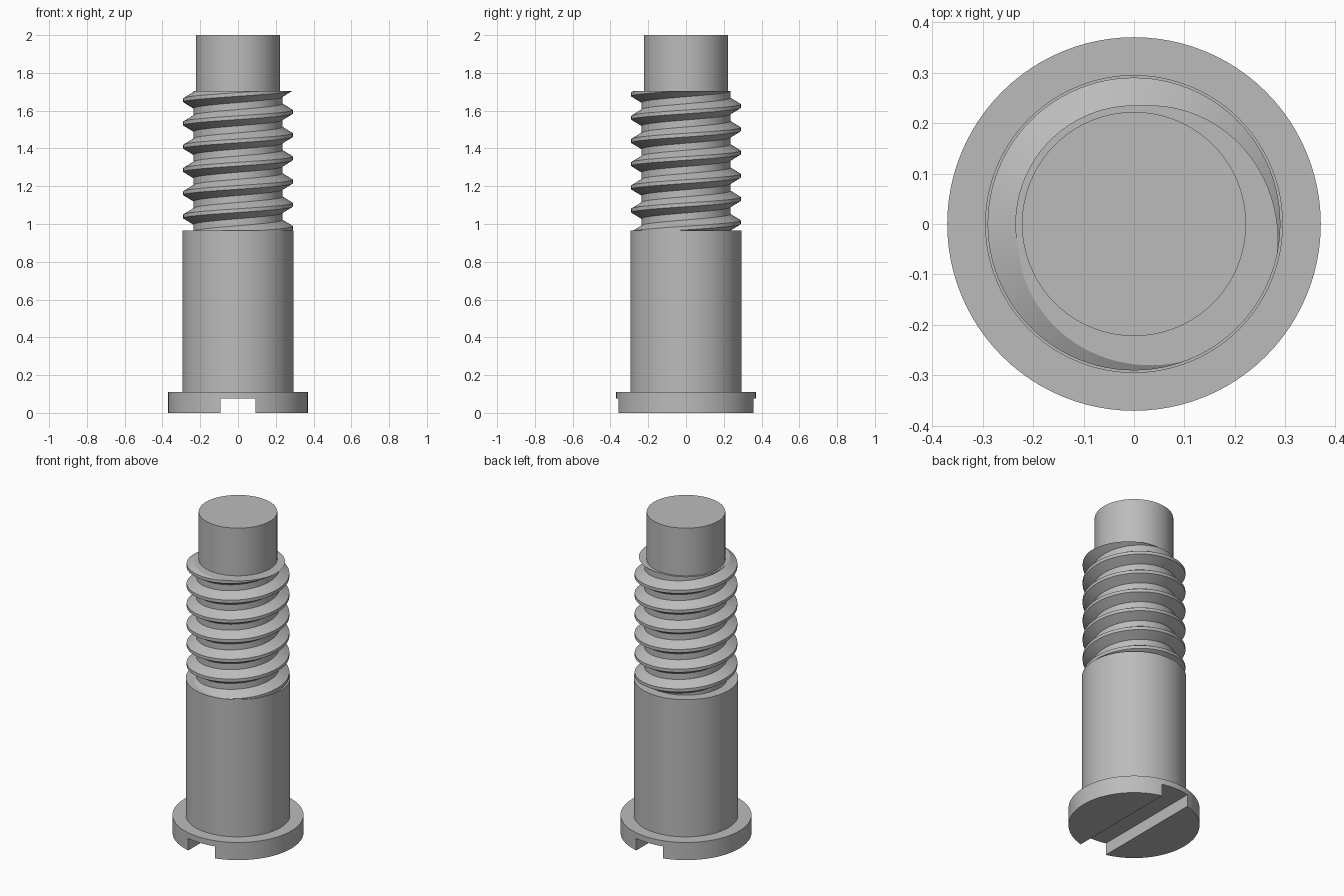
import bpy
import bmesh
from math import cos, sin, pi, radians

default = bpy.data.objects.get("Cube")
if default:
    bpy.data.objects.remove(default, do_unlink=True)

STEPS = 96
HEAD_TOP, SHANK_TOP, THREAD_TOP, TOP = 0.11, 0.965, 1.703, 2.0

steel = bpy.data.materials.new("grey steel")
steel.use_nodes = True
grey = (0.5, 0.5, 0.5, 1)
steel.diffuse_color = grey
steel.node_tree.nodes["Principled BSDF"].inputs["Base Color"].default_value = grey


def smooth(obj):
    bpy.ops.object.select_all(action="DESELECT")
    obj.select_set(True)
    bpy.context.view_layer.objects.active = obj
    bpy.ops.object.shade_smooth_by_angle(angle=radians(25))


def cylinder(name, radius, bottom, top):
    bpy.ops.mesh.primitive_cylinder_add(
        vertices=STEPS, radius=radius, depth=top - bottom,
        location=(0, 0, (bottom + top) / 2))
    obj = bpy.context.object
    obj.name = name
    obj.data.materials.append(steel)
    return obj


# Slotted head
head = cylinder("slotted_head", 0.37, 0, HEAD_TOP)
bpy.ops.mesh.primitive_cube_add(size=1)
cutter = bpy.context.object
cutter.name = "slot_cutter"
cutter.scale = (0.185, 1, 0.15)
cutter.hide_render = True
slot = head.modifiers.new("slot", "BOOLEAN")
slot.operation = "DIFFERENCE"
slot.solver = "EXACT"
slot.object = cutter
bpy.context.view_layer.objects.active = head
bpy.ops.object.modifier_apply(modifier=slot.name)
bpy.data.objects.remove(cutter, do_unlink=True)
smooth(head)

# Plain shank and end pin
smooth(cylinder("shank", 0.295, HEAD_TOP, SHANK_TOP))
smooth(cylinder("end_pin", 0.222, THREAD_TOP, TOP))

# Thread: a trapezoid profile swept along a helix, cut flat at both ends
ROOT, CREST = 0.235, 0.29
TURNS = 6
PITCH = (THREAD_TOP - SHANK_TOP) / TURNS
PHASE = 320 / 360
HALF_CREST, FLANK = 0.08, 0.27
BREAKS = (-0.5, -HALF_CREST - FLANK, -HALF_CREST, HALF_CREST,
          HALF_CREST + FLANK, 0.5)


def thread_radius(offset):
    rise = (abs(offset) - HALF_CREST) / FLANK
    return CREST - (CREST - ROOT) * min(max(rise, 0), 1)


bm = bmesh.new()
previous = None
for i in range(-2 * STEPS, (TURNS + 2) * STEPS + 1):
    turn = i / STEPS
    angle = 2 * pi * (i % STEPS) / STEPS
    centre = SHANK_TOP + (turn - PHASE) * PITCH
    row = []
    for b in BREAKS:
        z = min(max(centre + b * PITCH, SHANK_TOP), THREAD_TOP)
        offset = (z - centre) / PITCH
        r = thread_radius((offset + 0.5) % 1 - 0.5)
        row.append(bm.verts.new((r * cos(angle), r * sin(angle), z)))
    if previous:
        for k in range(len(BREAKS) - 1):
            bm.faces.new((previous[k], row[k], row[k + 1], previous[k + 1]))
    previous = row
bmesh.ops.remove_doubles(bm, verts=bm.verts, dist=0.00005)
loose = [e for e in bm.edges if not e.link_faces]
bmesh.ops.delete(bm, geom=loose, context="EDGES")

# Flat shoulder at the end of the thread
rim = [e for e in bm.edges if e.is_boundary
       and all(v.co.z > THREAD_TOP - 0.001 for v in e.verts)]
bmesh.ops.triangle_fill(bm, edges=rim, use_beauty=True, normal=(0, 0, 1))
bmesh.ops.recalc_face_normals(bm, faces=bm.faces)
mesh = bpy.data.meshes.new("thread")
bm.to_mesh(mesh)
bm.free()
mesh.materials.append(steel)
thread = bpy.data.objects.new("thread", mesh)
bpy.context.collection.objects.link(thread)
smooth(thread)
